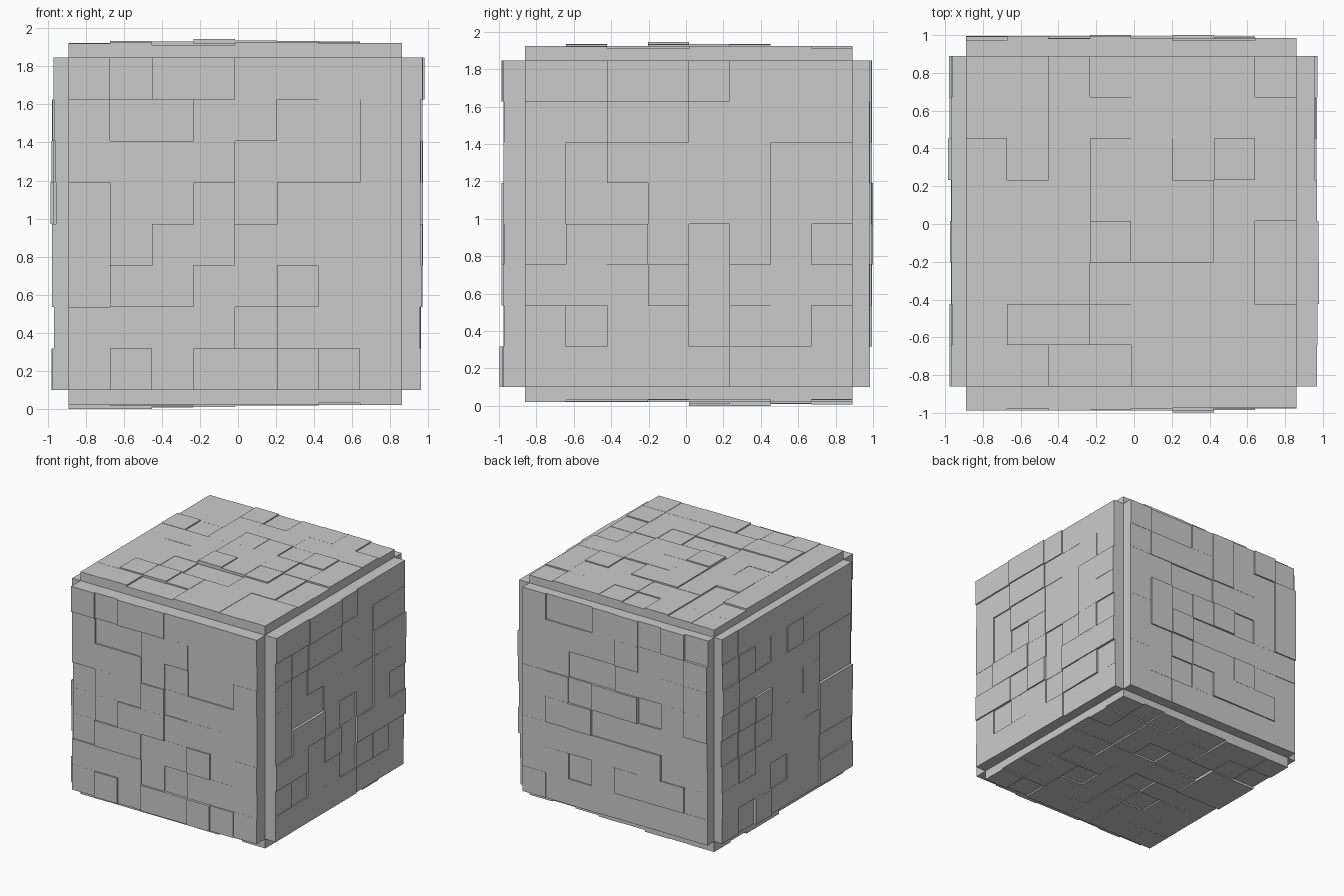
import bpy, bmesh, random
from mathutils import Vector

if "Cube" in bpy.data.objects:
    bpy.data.objects.remove(bpy.data.objects["Cube"])

random.seed(4)
N = 8                                   # tiles along each face
LO = Vector((-0.89, -0.86, 0.10))       # corners of the underlying cube
HI = Vector((0.86, 0.89, 1.845))
X, Y, Z = Vector((1, 0, 0)), Vector((0, 1, 0)), Vector((0, 0, 1))
STEP = 0.011                            # height of one tile step


def tile_heights(mean, peak, patches):
    """Height per tile: a level plate, stepped patches and slight unevenness."""
    h = [[mean + random.uniform(-0.002, 0.002) for _ in range(N)] for _ in range(N)]
    for c0, r0, c1, r1, lift in patches:
        for c in range(c0, c1 + 1):
            for r in range(r0, r1 + 1):
                h[c][r] += lift * STEP
    return [[max(mean - 0.022, min(peak, v)) for v in col] for col in h]


def random_patches(count):
    out = []
    for _ in range(count):
        c, r = random.randrange(N), random.randrange(N)
        out.append((c, r, min(N - 1, c + random.randint(0, 1)),
                    min(N - 1, r + random.randint(0, 1)), random.choice((-1, 1))))
    return out


def tiled_panel(name, origin, u, v, n, mean, peak, patches):
    """Stepped panel of square tiles standing on one face of the cube."""
    h = tile_heights(mean, peak, patches)
    size = HI - LO
    du = u * abs(size.dot(u)) / N
    dv = v * abs(size.dot(v)) / N
    bm = bmesh.new()

    def quad(*pts):
        bm.faces.new([bm.verts.new(origin + du * a + dv * b + n * k) for a, b, k in pts])

    for c in range(N):
        for r in range(N):
            t = h[c][r]
            ring = [(c, r), (c + 1, r), (c + 1, r + 1), (c, r + 1)]
            quad(*[(a, b, t) for a, b in ring])
            # side walls down to a lower neighbour or to the cube edge
            for i, (dc, dr) in enumerate(((0, -1), (1, 0), (0, 1), (-1, 0))):
                nc, nr = c + dc, r + dr
                low = h[nc][nr] if 0 <= nc < N and 0 <= nr < N else 0.0
                if low < t:
                    p, q = ring[i], ring[(i + 1) % 4]
                    quad((*p, low), (*q, low), (*q, t), (*p, t))
    bmesh.ops.remove_doubles(bm, verts=bm.verts, dist=0.00005)
    me = bpy.data.meshes.new(name)
    bm.to_mesh(me)
    bm.free()
    bpy.context.collection.objects.link(bpy.data.objects.new(name, me))


# patches: first column, first row, last column, last row, steps up or down
front = [(0, 7, 0, 7, 1), (2, 7, 3, 7, 1), (1, 6, 2, 6, -1), (5, 5, 6, 6, -1),
         (0, 2, 0, 4, -1), (3, 4, 3, 4, 1), (4, 4, 4, 5, -1), (2, 3, 3, 3, 1),
         (1, 2, 2, 2, 1), (5, 2, 5, 2, 1), (3, 0, 4, 0, 1), (1, 0, 1, 0, 1),
         (5, 0, 5, 0, 2), (6, 0, 6, 0, 1), (4, 1, 4, 1, -1)]
right = [(0, 7, 1, 7, 1), (2, 7, 3, 7, 2), (4, 7, 4, 7, 1), (2, 6, 3, 6, 1),
         (6, 4, 7, 5, 1), (1, 4, 1, 5, -1), (2, 4, 2, 4, -1), (1, 3, 2, 3, 1),
         (0, 2, 1, 2, 1), (3, 2, 3, 2, 1), (4, 1, 4, 3, -1), (6, 3, 6, 3, 1),
         (5, 2, 7, 2, 1), (7, 1, 7, 1, -1), (1, 1, 1, 1, -1), (5, 0, 7, 0, -1)]
top = [(3, 7, 3, 7, -1), (7, 7, 7, 7, -1), (1, 5, 1, 5, -1), (0, 6, 1, 7, -1),
       (3, 3, 4, 5, 1), (5, 3, 5, 4, 1), (3, 3, 3, 3, 1), (3, 2, 4, 2, -1),
       (6, 5, 6, 5, 1), (2, 0, 3, 0, -1), (1, 1, 2, 1, 1), (7, 2, 7, 3, -1)]

tiled_panel("front_panel", LO, X, Z, -Y, 0.115, 0.14, front)
tiled_panel("right_panel", Vector((HI.x, LO.y, LO.z)), Y, Z, X, 0.098, 0.12, right)
tiled_panel("top_panel", Vector((LO.x, LO.y, HI.z)), X, Y, Z, 0.077, 0.10, top)
tiled_panel("back_panel", Vector((HI.x, HI.y, LO.z)), -X, Z, Y, 0.092, 0.11,
            random_patches(16) + [(3, 4, 4, 4, 2)])
tiled_panel("left_panel", Vector((LO.x, HI.y, LO.z)), -Y, Z, -X, 0.076, 0.095,
            random_patches(16))
tiled_panel("bottom_panel", Vector((LO.x, HI.y, LO.z)), X, -Y, -Z, 0.079, 0.10,
            random_patches(12) + [(0, 2, 1, 3, 2), (6, 0, 7, 7, -1)])
